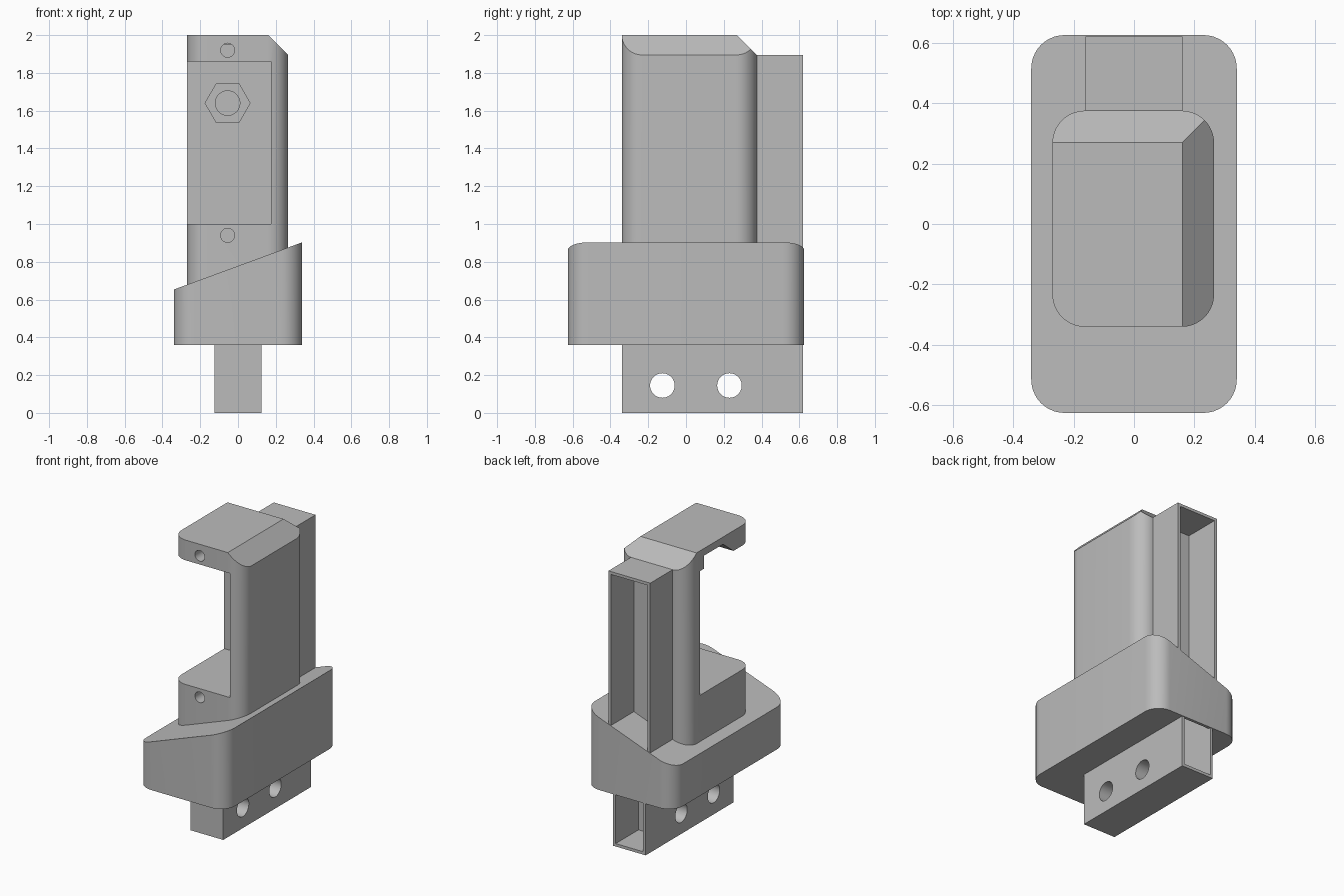
import bpy, bmesh, math
from mathutils import Vector, Matrix

if "Cube" in bpy.data.objects:
    bpy.data.objects.remove(bpy.data.objects["Cube"], do_unlink=True)

grey = bpy.data.materials.new("plain_grey")
grey.use_nodes = True
colour = (0.5, 0.5, 0.5, 1)
grey.diffuse_color = colour
next(n for n in grey.node_tree.nodes if n.type == "BSDF_PRINCIPLED").inputs["Base Color"].default_value = colour


def prism(name, outline, lo, hi, axis="z", planes=()):
    """Extrude an outline along an axis; each plane (point, normal) trims the outer side."""
    place = {"z": lambda a, b, c: (a, b, c),
             "y": lambda a, b, c: (a, c, b),
             "x": lambda a, b, c: (c, a, b)}[axis]
    bm = bmesh.new()
    face = bm.faces.new([bm.verts.new(place(a, b, lo)) for a, b in outline])
    moved = bmesh.ops.extrude_face_region(bm, geom=[face])["geom"]
    bmesh.ops.translate(bm, verts=[g for g in moved if isinstance(g, bmesh.types.BMVert)],
                        vec=place(0, 0, hi - lo))
    for point, normal in planes:
        cut = bmesh.ops.bisect_plane(bm, geom=bm.verts[:] + bm.edges[:] + bm.faces[:], dist=1e-5,
                                     plane_co=point, plane_no=normal, clear_outer=True)
        rim = [g for g in cut["geom_cut"] if isinstance(g, bmesh.types.BMEdge)]
        bmesh.ops.contextual_create(bm, geom=rim)
    bmesh.ops.recalc_face_normals(bm, faces=bm.faces[:])
    mesh = bpy.data.meshes.new(name)
    bm.to_mesh(mesh)
    bm.free()
    obj = bpy.data.objects.new(name, mesh)
    bpy.context.collection.objects.link(obj)
    mesh.materials.append(grey)
    return obj


def rect(a0, a1, b0, b1):
    return [(a0, b0), (a1, b0), (a1, b1), (a0, b1)]


def ring(a, b, r, n):
    return [(a + r * math.cos(math.tau * i / n), b + r * math.sin(math.tau * i / n)) for i in range(n)]


def rounded(a0, a1, b0, b1, r, n=10):
    corners = [(a1 - r, b1 - r), (a0 + r, b1 - r), (a0 + r, b0 + r), (a1 - r, b0 + r)]
    return [(a + r * math.cos((k + i / n) * math.pi / 2), b + r * math.sin((k + i / n) * math.pi / 2))
            for k, (a, b) in enumerate(corners) for i in range(n + 1)]


def combine(target, tool, operation="DIFFERENCE"):
    mod = target.modifiers.new("shape", "BOOLEAN")
    mod.operation, mod.solver, mod.object = operation, "EXACT", tool
    bpy.context.view_layer.objects.active = target
    bpy.ops.object.modifier_apply(modifier=mod.name)
    bpy.data.objects.remove(tool, do_unlink=True)


# Sloped collar with a cable pocket above the tenon
collar = prism("sloped_collar", rounded(-0.34, 0.34, -0.625, 0.625, 0.11), 0.36, 1.0,
               planes=[((0, 0, 0.778), (-0.25, 0, 0.68))])
combine(collar, prism("pocket", rect(-0.105, 0.105, 0.37, 0.605), 0.3, 0.55))

# Tenon with cross holes and an open rear channel
tenon = prism("tenon", rect(-0.125, 0.125, -0.34, 0.62), 0, 0.36)
combine(tenon, prism("channel", rect(-0.105, 0.105, 0.37, 0.8), 0.02, 0.5))
for y in (-0.125, 0.23):
    combine(tenon, prism("hole", ring(y, 0.145, 0.065, 40), -0.3, 0.3, "x"))

# Upright column, chamfered on its left and rear top edges
column = prism("column", rounded(-0.27, 0.265, -0.34, 0.375, 0.107), 0.6, 2.0,
               planes=[((0.16, 0, 2), (1, 0, 1)), ((0, 0.27, 2), (0, 1, 1))])
combine(column, prism("rear_box", rect(-0.16, 0.16, 0.3, 0.62), 0.65, 1.895), "UNION")
combine(column, prism("rear_channel", rect(-0.14, 0.14, 0.37, 0.8), 0.7, 1.875))

# Side opening and the relief under its roof
combine(column, prism("opening", rect(-0.5, 0.175, -0.6, 0.235), 1.0, 1.86))
relief = [(-0.16, 1.84), (-0.02, 1.95), (0.19, 1.95), (0.19, 1.84)]
combine(column, prism("relief", relief, -0.5, 0.15, "x"))

# Front screw holes, nut recess and bolt hole
for z in (0.94, 1.92):
    combine(column, prism("screw_hole", ring(-0.055, z, 0.037, 28), -0.5, 0.1, "y"))
combine(column, prism("nut_recess", ring(-0.055, 1.64, 0.119, 6), 0.15, 0.29, "y"))
combine(column, prism("bolt_hole", ring(-0.055, 1.64, 0.065, 36), 0.15, 0.345, "y"))

# Smooth curved walls, keep edges sharp
bpy.ops.object.select_all(action="DESELECT")
for obj in (collar, tenon, column):
    obj.select_set(True)
bpy.context.view_layer.objects.active = column
bpy.ops.object.shade_smooth_by_angle(angle=math.radians(25))
